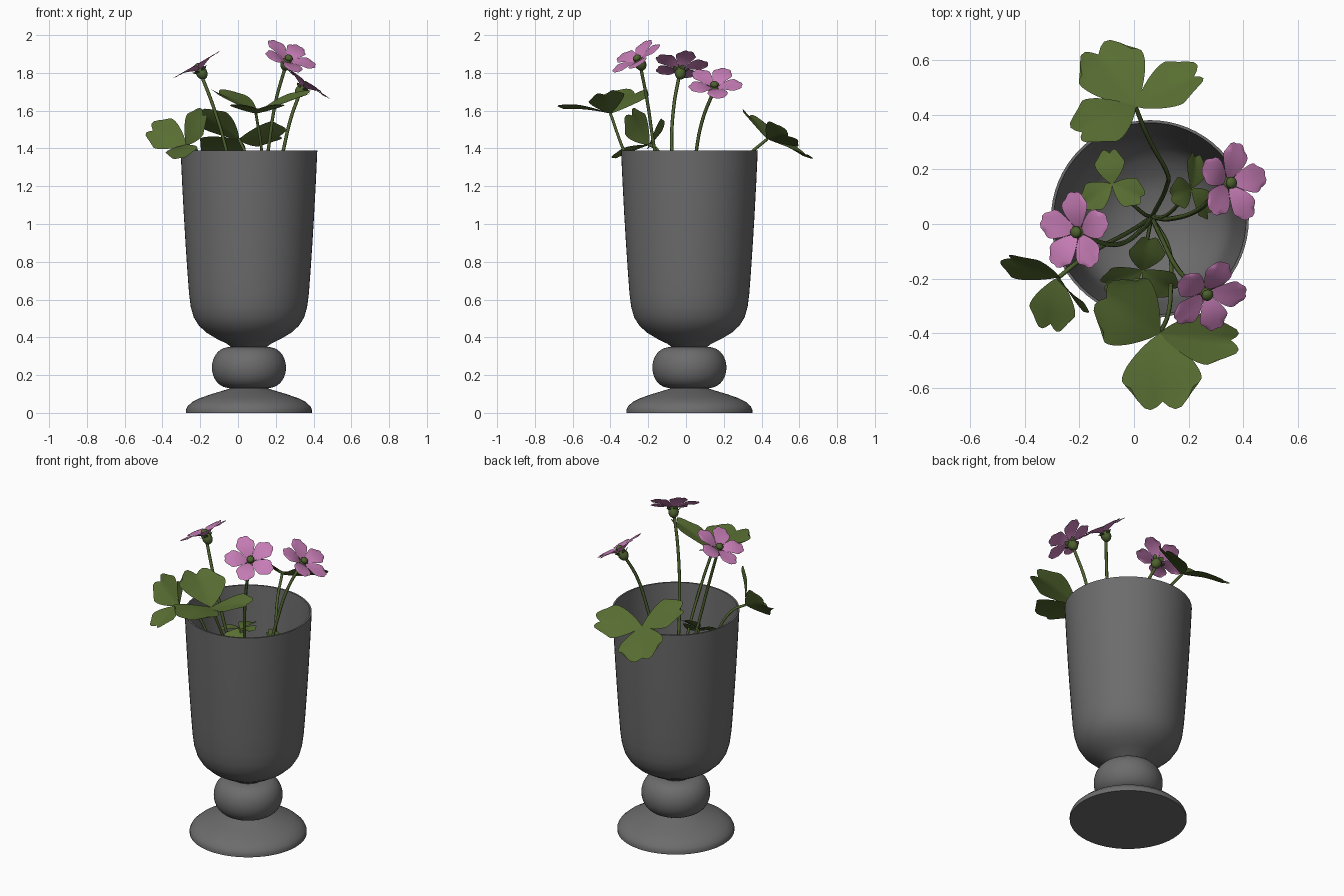
import bpy, bmesh, math
from mathutils import Vector as V

if "Cube" in bpy.data.objects:
    bpy.data.objects.remove(bpy.data.objects["Cube"])


def material(name, col):
    m = bpy.data.materials.new(name)
    m.diffuse_color = (*col, 1)
    m.use_nodes = True
    m.node_tree.nodes["Principled BSDF"].inputs["Base Color"].default_value = m.diffuse_color
    return m


GREY = material("vase grey", (0.15, 0.15, 0.15))
LEAF = material("leaf green", (0.098, 0.155, 0.032))
STEM = material("stem green", (0.075, 0.12, 0.028))
PINK = material("petal pink", (0.56, 0.2, 0.46))
CX, CY = 0.058, 0.018          # vase axis


def finish(name, bm, mat, angle=40):
    me = bpy.data.meshes.new(name)
    bm.to_mesh(me)
    bm.free()
    me.materials.append(mat)
    ob = bpy.data.objects.new(name, me)
    bpy.context.collection.objects.link(ob)
    bpy.ops.object.select_all(action='DESELECT')
    ob.select_set(True)
    bpy.context.view_layer.objects.active = ob
    bpy.ops.object.shade_smooth_by_angle(angle=math.radians(angle))
    return ob


def lathe(name, prof, segs=64):
    """Spin an (r, z) profile around the vase axis."""
    bm = bmesh.new()
    vs = [bm.verts.new((CX + r, CY, z)) for r, z in prof]
    es = [bm.edges.new(p) for p in zip(vs, vs[1:])]
    bmesh.ops.spin(bm, geom=vs + es, cent=(CX, CY, 0), axis=(0, 0, 1),
                   angle=2 * math.pi, steps=segs, use_duplicate=False)
    bmesh.ops.remove_doubles(bm, verts=bm.verts, dist=1e-4)
    bmesh.ops.recalc_face_normals(bm, faces=bm.faces)
    return finish(name, bm, GREY)


# --- Vase: foot, bead and hollow bowl
lathe("vase_foot", [(0, 0), (.333, 0), (.333, .018), (.325, .035), (.30, .058), (.26, .078),
                    (.20, .099), (.14, .117), (.105, .128), (.10, .14), (0, .14)])
lathe("vase_bead", [(0, .13), (.10, .13)] +
      [(.10 + .096 * math.cos(a) ** .9, .24 + .108 * math.sin(a))
       for a in [math.radians(d) for d in range(-80, 81, 10)]] + [(.10, .35), (0, .35)])
outer = [(.09, .345), (.115, .365), (.17, .392), (.225, .425), (.265, .462), (.292, .505),
         (.308, .56), (.317, .63), (.326, .75), (.336, .9), (.345, 1.05), (.354, 1.22), (.362, 1.39)]
inner = [(r - .012, z + .012) for r, z in outer[1:-1]] + [(.352, 1.39)]
lathe("vase_bowl", [(0, .345)] + outer + inner[::-1] + [(0, .375)])


def blade(bm, base, tip, width, normal, notch, curl=0.0, nu=10, nv=10):
    """Leaf or petal sheet, narrow at the base and lobed at the tip."""
    base, tip = V(base), V(tip)
    d = tip - base
    length = d.length
    d.normalize()
    n = V(normal)
    n = (n - d * n.dot(d)).normalized()
    s = n.cross(d)
    rows = []
    for i in range(nu + 1):
        u = i / nu
        w = width / 2 * math.sin(math.pi / 2 * min(1, u / .8)) ** .85 + .002
        w *= 1 - .22 * max(0, (u - .75) / .25) ** 2
        row = []
        for j in range(nv + 1):
            v = 2 * j / nv - 1
            a = abs(v)
            along = u + u ** 3 * (notch * math.sin(math.pi * a) - .2 * a ** 3)
            lift = curl * math.sin(math.pi * u) + .10 * width * a * u * (1 if notch > .06 else .3)
            row.append(bm.verts.new(base + d * along * length + s * v * w + n * lift))
        rows.append(row)
    for r0, r1 in zip(rows, rows[1:]):
        for j in range(nv):
            bm.faces.new((r0[j], r0[j + 1], r1[j + 1], r1[j]))


def clover(name, joint, leaflets):
    """Three heart-shaped leaflets: (tip, width, normal) each."""
    bm = bmesh.new()
    for tip, width, normal in leaflets:
        blade(bm, joint, tip, width, normal, .14, .008)
    bmesh.ops.recalc_face_normals(bm, faces=bm.faces)
    return finish(name, bm, LEAF, 60)


# --- Large leaves
clover("back_leaf", (.005, .43, 1.45),
       [((-.13, .62, 1.36), .27, (0, .55, .8)),
        ((.22, .54, 1.465), .21, (0, .65, .75)),
        ((-.19, .335, 1.57), .21, (.3, .65, .7))])
clover("front_leaf", (.095, -.40, 1.585),
       [((.105, -.65, 1.61), .29, (0, 0, 1)),
        ((-.10, -.27, 1.69), .28, (.35, -.2, .9)),
        ((.355, -.425, 1.68), .19, (-.35, -.2, .9))])
clover("left_leaf", (-.275, -.195, 1.42),
       [((-.45, -.125, 1.495), .19, (-.2, -.87, .48)),
        ((-.185, -.285, 1.575), .17, (-.6, -.7, .2)),
        ((-.305, -.365, 1.35), .17, (-.2, -.35, .9))])


def small_clover(name, joint, size, turn, normal):
    n = V(normal).normalized()
    x = (V((1, 0, 0)) - n * n.x).normalized()
    y = n.cross(x)
    j = V(joint)
    clover(name, j, [(j + (x * math.cos(a) + y * math.sin(a)) * size, size * .95, n)
                     for a in [math.radians(turn + 120 * k) for k in range(3)]])


# --- Small young leaves inside the bowl
small_clover("young_leaf_back", (-.08, .145, 1.2), .115, 95, (-.2, .1, 1))
small_clover("young_leaf_right", (.21, .13, 1.15), .12, 80, (.75, .1, .6))
small_clover("young_leaf_front", (.03, -.17, 1.2), .14, 200, (.1, -.6, .8))

# --- Flowers: five petals, calyx and sepals
flowers = [("left_flower", (-.207, -.03, 1.825), (-.5, .0, .86), 0),
           ("front_flower", (.265, -.255, 1.87), (.35, -.48, .8), 12),
           ("right_flower", (.35, .15, 1.73), (.57, .05, .82), 8)]
for name, c, n, turn in flowers:
    c, n = V(c), V(n).normalized()
    yv = (V((0, 1, 0)) - n * n.y).normalized()
    xv = yv.cross(n)
    ring = [xv * math.sin(a) + yv * math.cos(a)
            for a in [math.radians(turn + 72 * k) for k in range(5)]]
    bm = bmesh.new()
    for r in ring:
        blade(bm, c + r * .01 - n * .01, c + r * .145 + n * .022, .105, n, .035, .012, 8, 6)
    finish(name + "_petals", bm, PINK, 60)
    bm = bmesh.new()
    rot = n.to_track_quat('Z', 'Y').to_matrix().to_4x4()
    for off, rad, tall in ((-.03, .03, .036), (.012, .022, .016)):
        vs = bmesh.ops.create_uvsphere(bm, u_segments=12, v_segments=8, radius=1)['verts']
        bmesh.ops.scale(bm, vec=(rad, rad, tall), verts=vs)
        bmesh.ops.transform(bm, matrix=rot, verts=vs)
        bmesh.ops.translate(bm, vec=c + n * off, verts=vs)
    for r in ring:
        blade(bm, c + r * .015 - n * .03, c + r * .045 - n * .004, .025, n, 0, 0, 4, 4)
    finish(name + "_calyx", bm, STEM, 60)


def stem(name, pts, rad):
    cu = bpy.data.curves.new(name, 'CURVE')
    cu.dimensions = '3D'
    cu.bevel_depth = rad
    cu.bevel_resolution = 2
    cu.resolution_u = 8
    cu.use_fill_caps = True
    sp = cu.splines.new('BEZIER')
    sp.bezier_points.add(len(pts) - 1)
    for bp, p in zip(sp.bezier_points, pts):
        bp.co = p
        bp.handle_left_type = bp.handle_right_type = 'AUTO'
    cu.materials.append(STEM)
    bpy.context.collection.objects.link(bpy.data.objects.new(name, cu))


# --- Stems, all rising from the bottom of the bowl
R = (.065, .025, .385)
stem("left_flower_stem", [R, (.03, -.02, .9), (-.062, -.075, 1.39), (-.13, -.065, 1.62), (-.195, -.035, 1.79)], .009)
stem("front_flower_stem", [R, (.10, -.05, .9), (.16, -.165, 1.39), (.20, -.205, 1.65), (.25, -.24, 1.83)], .009)
stem("right_flower_stem", [R, (.14, .02, .9), (.24, .055, 1.39), (.28, .09, 1.56), (.33, .145, 1.70)], .009)
stem("back_leaf_stem", [R, (.12, .14, .85), (.12, .19, 1.1), (.05, .32, 1.35), (.005, .43, 1.45)], .008)
stem("front_leaf_stem", [R, (.13, -.10, .85), (.135, -.22, 1.15), (.125, -.33, 1.39), (.095, -.40, 1.585)], .008)
stem("left_leaf_stem", [R, (-.02, -.03, .85), (-.13, -.09, 1.2), (-.22, -.15, 1.39), (-.275, -.195, 1.42)], .008)
stem("young_back_stem", [R, (.02, .05, .85), (-.08, .145, 1.2)], .007)
stem("young_right_stem", [R, (.13, .04, .85), (.21, .13, 1.15)], .007)
stem("young_front_stem", [R, (.05, -.05, .85), (.03, -.17, 1.2)], .007)
